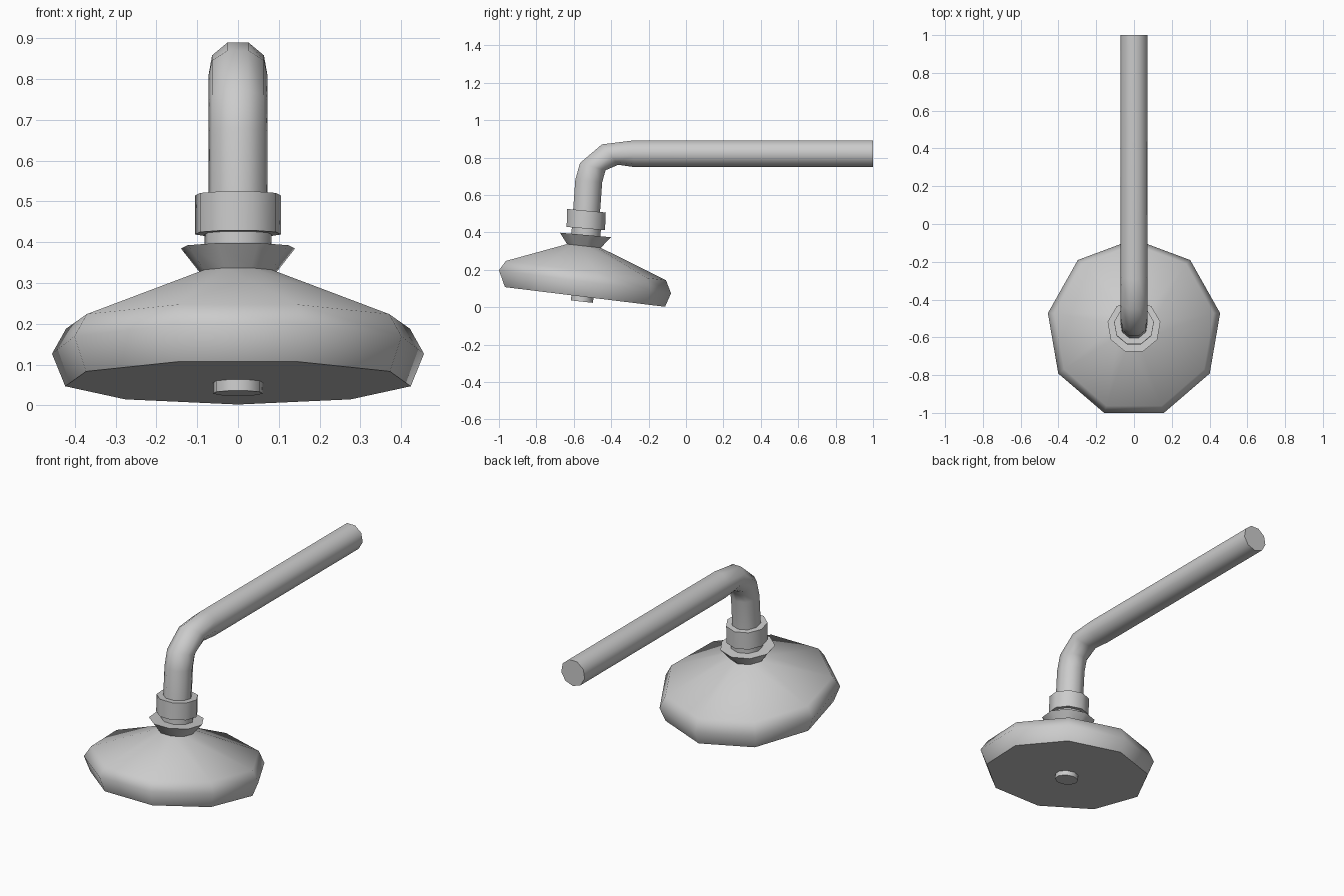
import bpy, bmesh
from math import cos, sin, radians, pi

if "Cube" in bpy.data.objects:
    bpy.data.objects.remove(bpy.data.objects["Cube"])

SIDES = 9


def loft(name, rings):
    """Skin nine-sided rings. Each ring: (flat-side y,z), (corner-side y,z), x radius."""
    bm = bmesh.new()
    loops = []
    for (fy, fz), (cy, cz), rx in rings:
        flat = cos(pi / SIDES)
        f = flat / (1 + flat)
        my, mz = fy + (cy - fy) * f, fz + (cz - fz) * f
        loop = []
        for k in range(SIDES):
            a = 2 * pi * k / SIDES
            loop.append(bm.verts.new((rx * sin(a),
                                      my + (cy - my) * cos(a),
                                      mz + (cz - mz) * cos(a))))
        loops.append(loop)
    for a, b in zip(loops, loops[1:]):
        for i in range(SIDES):
            j = (i + 1) % SIDES
            bm.faces.new((a[i], a[j], b[j], b[i]))
    bm.faces.new(loops[0])
    bm.faces.new(loops[-1])
    bmesh.ops.recalc_face_normals(bm, faces=bm.faces)
    mesh = bpy.data.meshes.new(name)
    bm.to_mesh(mesh)
    bm.free()
    ob = bpy.data.objects.new(name, mesh)
    bpy.context.collection.objects.link(ob)
    bpy.ops.object.select_all(action='DESELECT')
    ob.select_set(True)
    bpy.context.view_layer.objects.active = ob
    bpy.ops.object.shade_smooth_by_angle(angle=radians(60))
    return ob


# Spray head with flared neck flange
loft("spray_head", [
    ((-0.968, 0.107), (-0.112, 0.002), 0.430),
    ((-1.000, 0.197), (-0.080, 0.074), 0.463),
    ((-0.963, 0.247), (-0.107, 0.144), 0.428),
    ((-0.636, 0.337), (-0.455, 0.317), 0.095),
    ((-0.674, 0.398), (-0.402, 0.374), 0.142),
])

# Small button under the spray face
loft("face_button", [
    ((-0.615, 0.036), (-0.497, 0.023), 0.062),
    ((-0.612, 0.075), (-0.494, 0.062), 0.062),
])

# Narrow joint between flange and collar
loft("swivel_joint", [
    ((-0.612, 0.385), (-0.457, 0.371), 0.084),
    ((-0.610, 0.440), (-0.455, 0.426), 0.084),
])

# Collar nut
loft("collar_nut", [
    ((-0.638, 0.429), (-0.433, 0.411), 0.107),
    ((-0.636, 0.525), (-0.429, 0.506), 0.107),
])

# Bent supply pipe
loft("supply_pipe", [
    ((-0.607, 0.470), (-0.463, 0.461), 0.0735),
    ((-0.592, 0.680), (-0.448, 0.668), 0.0735),
    ((-0.567, 0.770), (-0.430, 0.732), 0.0735),
    ((-0.450, 0.870), (-0.362, 0.761), 0.0735),
    ((-0.290, 0.890), (-0.272, 0.748), 0.0735),
    ((1.000, 0.890), (1.000, 0.748), 0.0735),
])
